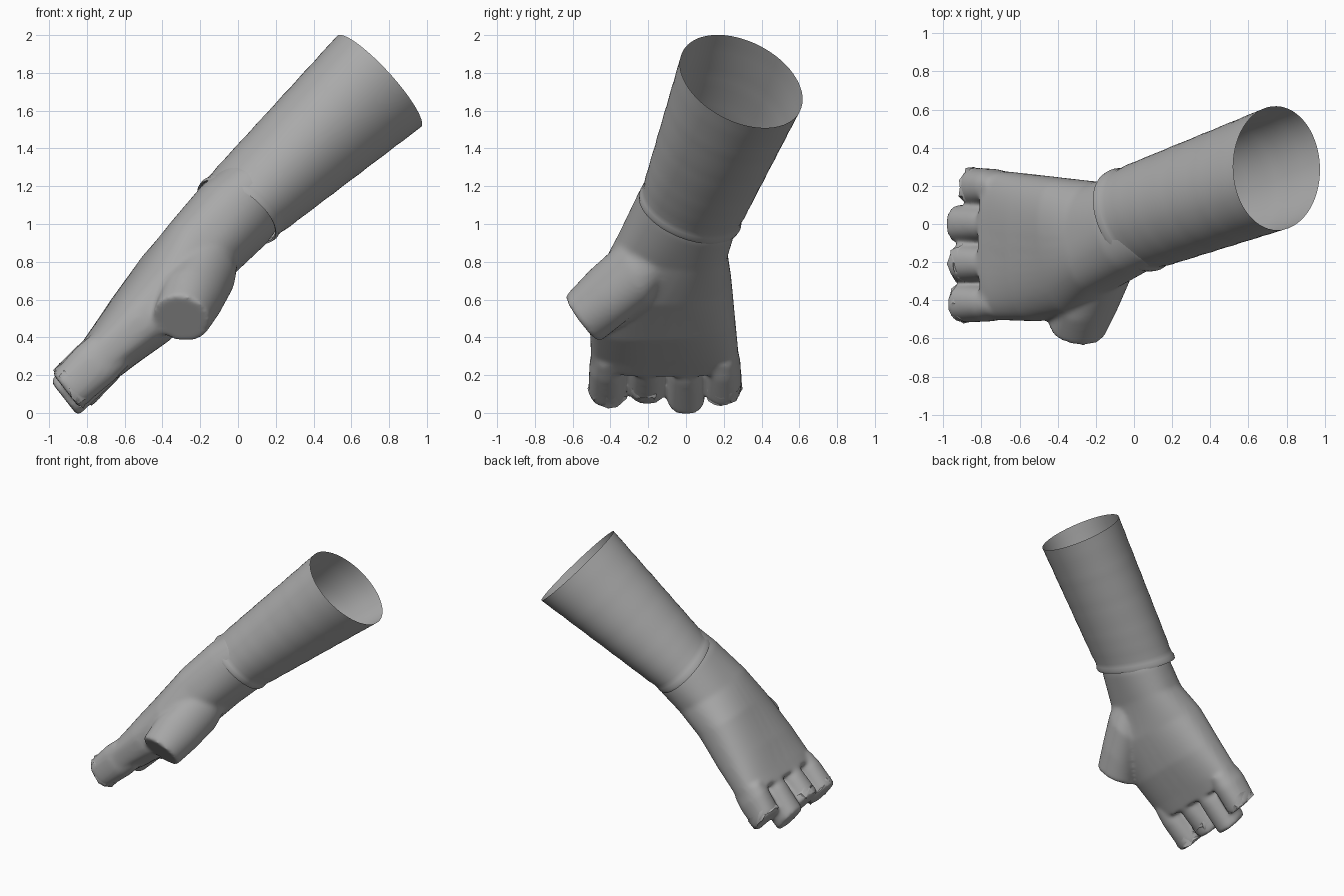
import bpy, bmesh, math, random
from mathutils import Vector

random.seed(4)
cube = bpy.data.objects.get("Cube")
if cube:
    bpy.data.objects.remove(cube, do_unlink=True)

# Single grey material
grey = bpy.data.materials.new("plain grey")
grey.use_nodes = True
colour = (0.4, 0.4, 0.4, 1)
grey.diffuse_color = colour
grey.node_tree.nodes["Principled BSDF"].inputs["Base Color"].default_value = colour


def ring_points(top, bottom, side, power=2.0, n=48, scale=1.0):
    """Superellipse through top and bottom points, with a half-width vector."""
    t, b, v = Vector(top), Vector(bottom), Vector(side)
    c, u = (t + b) / 2, (t - b) / 2
    pts = []
    for i in range(n):
        a = 2 * math.pi * i / n
        p, q = math.cos(a), math.sin(a)
        p = math.copysign(abs(p) ** (2 / power), p)
        q = math.copysign(abs(q) ** (2 / power), q)
        pts.append(c + (u * p + v * q) * scale)
    return pts


def loft(bm, rings, capped=True):
    loops = [[bm.verts.new(p) for p in r] for r in rings]
    n = len(loops[0])
    for lo, hi in zip(loops, loops[1:]):
        for i in range(n):
            j = (i + 1) % n
            bm.faces.new((lo[i], lo[j], hi[j], hi[i]))
    if capped:
        bm.faces.new(loops[0][::-1])
        bm.faces.new(loops[-1])


def finish(bm, name, smooth=True):
    bmesh.ops.recalc_face_normals(bm, faces=bm.faces)
    mesh = bpy.data.meshes.new(name)
    bm.to_mesh(mesh)
    bm.free()
    mesh.materials.append(grey)
    ob = bpy.data.objects.new(name, mesh)
    bpy.context.collection.objects.link(ob)
    if smooth:
        bpy.ops.object.select_all(action='DESELECT')
        ob.select_set(True)
        bpy.context.view_layer.objects.active = ob
        bpy.ops.object.shade_smooth_by_angle(angle=math.radians(40))
    return ob


# Hand: palm, thumb stub and four finger stubs fused into one skin
bm = bmesh.new()
# top x, top z, bottom x, bottom z, front y, back y, side lean x, side lean z, squareness
palm = [
    (-0.08, 1.29, 0.24, 1.02, -0.20, 0.27, -0.05, -0.09, 2.0),
    (-0.20, 1.19, 0.16, 0.91, -0.26, 0.26, -0.03, -0.08, 2.1),
    (-0.36, 1.00, 0.00, 0.76, -0.36, 0.22, 0.00, -0.04, 2.4),
    (-0.50, 0.83, -0.16, 0.57, -0.48, 0.24, -0.03, 0.01, 2.5),
    (-0.67, 0.60, -0.37, 0.38, -0.51, 0.26, -0.01, 0.01, 2.7),
    (-0.78, 0.44, -0.55, 0.25, -0.505, 0.275, 0, 0, 3.0),
    (-0.825, 0.375, -0.635, 0.185, -0.505, 0.28, 0, 0, 3.0),
]
rings = []
for xt, zt, xb, zb, y0, y1, lx, lz, power in palm:
    y = (y0 + y1) / 2
    rings.append(ring_points((xt, y, zt), (xb, y, zb), (lx, (y1 - y0) / 2, lz), power))
loft(bm, rings)

thumb = [
    ((-0.10, -0.18, 1.01), (-0.08, -0.04, 0.80), (0.10, 0, 0)),
    ((-0.18, -0.36, 0.89), (-0.15, -0.20, 0.58), (0.15, 0, 0)),
    ((-0.26, -0.51, 0.755), (-0.23, -0.35, 0.46), (0.165, 0, 0)),
    ((-0.32, -0.635, 0.62), (-0.28, -0.46, 0.375), (0.148, -0.03, 0)),
]
loft(bm, [ring_points(*s) for s in thumb])

# Finger stubs: centre y, tip shift in x and z
fingers = [(-0.415, 0, 0.01), (-0.205, 0, 0.025), (0.0, -0.01, -0.03), (0.193, 0.06, 0.02)]


def finger_ring(y, dx, dz, f, half=0.1, scale=1.0):
    """Ring at fraction f along a finger, from palm to tip."""
    t = (-0.79 - f * (0.19 - dx), y, 0.42 - f * (0.22 - dz))
    b = (-0.57 - f * (0.265 - dx), y, 0.24 - f * (0.225 - dz))
    return ring_points(t, b, (0, half, 0), 2.3, 48, scale)


for y, dx, dz in fingers:
    loft(bm, [finger_ring(y, dx, dz, 0, 0.088, 0.9), finger_ring(y, dx, dz, 0.35, 0.096),
              finger_ring(y, dx, dz, 0.97, 0.102), finger_ring(y, dx, dz, 1.01, 0.1, 0.97)])

hand = finish(bm, "hand", smooth=False)
fuse = hand.modifiers.new("fuse", 'REMESH')
fuse.mode = 'VOXEL'
fuse.voxel_size = 0.013
fuse.use_smooth_shade = True
relax = hand.modifiers.new("relax", 'SMOOTH')
relax.factor = 0.5
relax.iterations = 14

# Frayed fabric bands around the cut fingers
for k, (y, dx, dz) in enumerate(fingers):
    if k == 2:
        continue
    bm = bmesh.new()
    bands = []
    for f, s in ((0.72, 0.95), (0.80, 1.0), (0.88, 0.98), (0.97, 0.99)):
        pts = finger_ring(y, dx, dz, f, 0.1, s)[::3]
        bands.append([p + Vector([random.uniform(-0.01, 0.01) for _ in range(3)]) for p in pts])
    loft(bm, bands, capped=False)
    finish(bm, "frayed_finger_band_%d" % (k + 1))

# Open forearm sleeve, with a rolled lip at the wrist
wrist = (Vector((-0.195, 0.05, 1.21)), Vector((0.195, -0.01, 0.93)), Vector((-0.06, 0.26, -0.09)))
elbow = (Vector((0.52, 0.30, 1.98)), Vector((0.975, 0.285, 1.53)), Vector((0.0, 0.325, -0.10)))


def sleeve_ring(f, scale=1.0):
    return ring_points(*[a.lerp(b, f) for a, b in zip(wrist, elbow)], 2.0, 64, scale)


bm = bmesh.new()
stations = [(0.02, 0.96), (-0.005, 0.98), (-0.01, 1.02), (0.01, 1.03), (0.03, 1.0), (0.06, 0.985)]
stations += [(0.06 + 0.94 * i / 16, 1.0 + 0.004 * math.sin(i * 2.3) * (i < 16)) for i in range(1, 17)]
loft(bm, [sleeve_ring(f, s) for f, s in stations], capped=False)
finish(bm, "forearm_sleeve")
